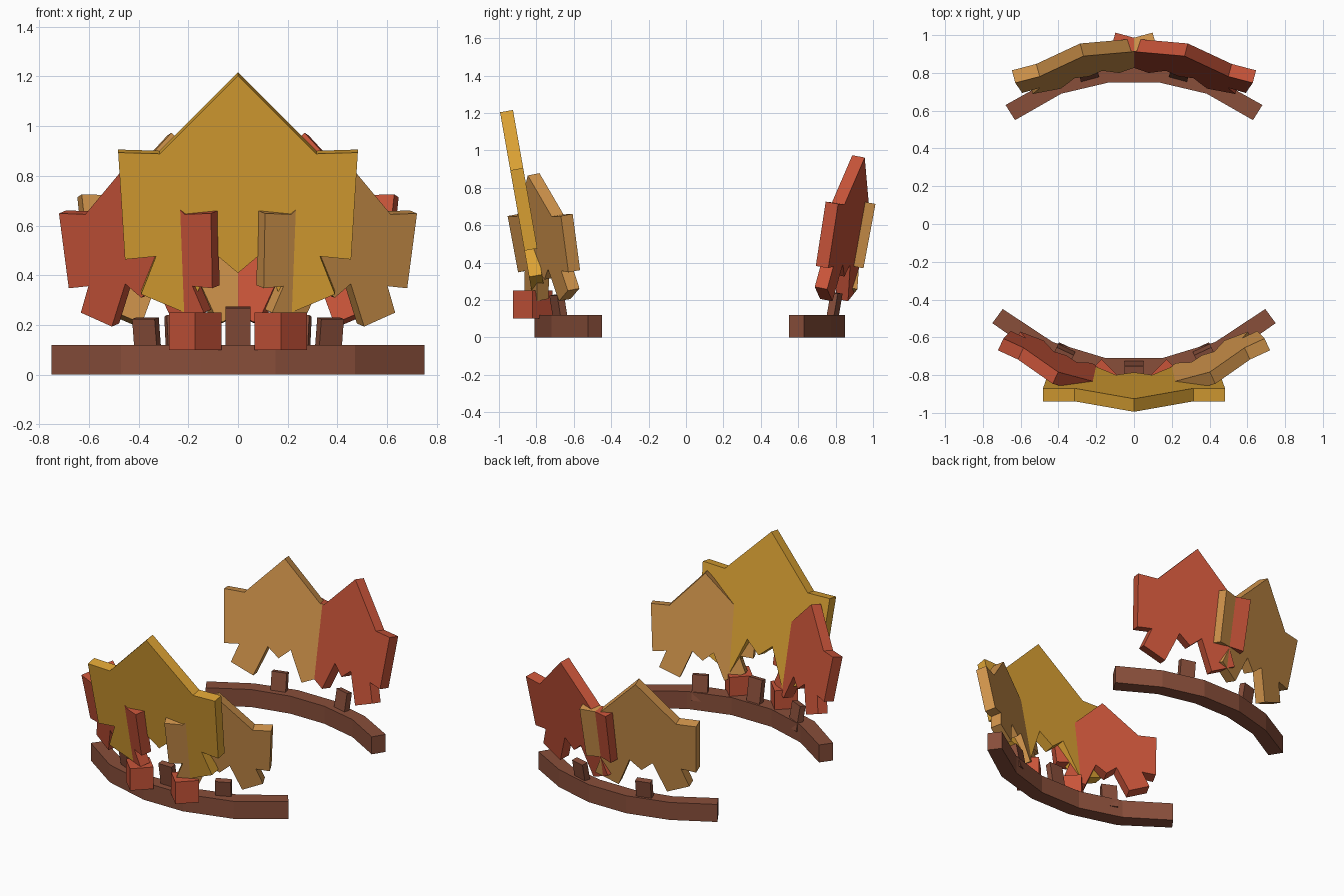
import bpy, bmesh, math
from mathutils import Matrix, Vector

if "Cube" in bpy.data.objects:
    bpy.data.objects.remove(bpy.data.objects["Cube"])


def material(name, r, g, b):
    m = bpy.data.materials.new(name)
    lin = [((c / 255 + 0.055) / 1.055) ** 2.4 for c in (r, g, b)]
    m.diffuse_color = (*lin, 1)
    m.use_nodes = True
    m.node_tree.nodes["Principled BSDF"].inputs["Base Color"].default_value = m.diffuse_color
    return m


BROWN = material("bark brown", 136, 78, 58)
GOLD = material("gold leaf", 221, 163, 52)
ORANGE = material("orange leaf", 210, 149, 76)
RED = material("red leaf", 200, 84, 57)


def prism(name, pts, axis, depth, mat, matrix=Matrix()):
    """Extrude a closed outline of 3D points along axis by depth."""
    bm = bmesh.new()
    face = bm.faces.new([bm.verts.new(p) for p in pts])
    ext = bmesh.ops.extrude_face_region(bm, geom=[face])
    verts = [v for v in ext["geom"] if isinstance(v, bmesh.types.BMVert)]
    bmesh.ops.translate(bm, verts=verts, vec=Vector(axis) * depth)
    bmesh.ops.recalc_face_normals(bm, faces=bm.faces)
    bm.transform(matrix)
    me = bpy.data.meshes.new(name)
    bm.to_mesh(me)
    bm.free()
    me.materials.append(mat)
    ob = bpy.data.objects.new(name, me)
    bpy.context.collection.objects.link(ob)
    return ob


def placed(loc, yaw, tilt=10):
    """Stand a part at loc, facing yaw (0 = front), leaning outward."""
    return (Matrix.Translation(loc) @ Matrix.Rotation(math.radians(yaw), 4, 'Z')
            @ Matrix.Rotation(math.radians(tilt), 4, 'X'))


def mirrored(half):
    """Complete a half outline running from the top to the bottom centre."""
    return half + [(-x, z) for x, z in reversed(half) if x > 0]


# Lobed leaf outline, measured from the top of its side lobes
LEAF = mirrored([(0, .31), (.315, -.005), (.482, 0), (.455, -.43), (.33, -.418),
                 (.39, -.57), (.20, -.65), (.095, -.405), (0, -.485)])


def leaf(name, loc, yaw, scale, mat, thick=.07):
    pts = [(x * scale, -thick / 2, z * scale / math.cos(math.radians(10)))
           for x, z in LEAF]
    prism(name, pts, (0, 1, 0), thick, mat, placed(loc, yaw))


def stem(name, loc, yaw, height):
    pts = [(x, y, 0) for x, y in ((-.05, -.02), (.05, -.02), (.05, .02), (-.05, .02))]
    prism(name, pts, (0, 0, 1), height, BROWN, placed(loc, yaw))


def band(name, outer, inner):
    right = outer + inner[::-1]
    left = [(-x, y) for x, y in reversed(right)]
    pts = outer + inner[::-1] + [(-x, y) for x, y in inner] \
        + [(-x, y) for x, y in reversed(outer)]
    prism(name, [(x, y, 0) for x, y in pts], (0, 0, 1), .12, BROWN)


# Curved bands
band("front_band", [(.15, -.81), (.47, -.72), (.75, -.525)],
     [(.15, -.71), (.43, -.625), (.695, -.45)])
band("back_band", [(.14, .85), (.42, .775), (.68, .63)],
     [(.13, .75), (.385, .69), (.63, .55)])

# Leaves
leaf("front_centre_leaf", (0, -.905, .9), 0, 1, GOLD)
leaf("front_right_leaf", (.4, -.78, .655), 25, .7, ORANGE)
leaf("front_left_leaf", (-.4, -.78, .655), -25, .7, RED)
leaf("back_right_leaf", (.265, .88, .72), 180 - 15, .8, RED)
leaf("back_left_leaf", (-.265, .88, .72), 180 + 15, .8, ORANGE)

# Stems holding the leaves
stem("front_centre_stem", (0, -.735, .06), 0, .215)
for s, side in ((1, "right"), (-1, "left")):
    stem("front_%s_stem" % side, (s * .36, -.665, .06), s * 25, .17)
    stem("back_%s_stem" % side, (s * .235, .775, .06), 180 - s * 15, .18)
    # Four-sided berries
    r = .105
    ring = [(r, 0, 0), (0, r, 0), (-r, 0, 0), (0, -r, 0)]
    prism("%s_berry" % side, ring, (0, 0, 1), .15, RED,
          Matrix.Translation((s * .172, -.82, .1)))
